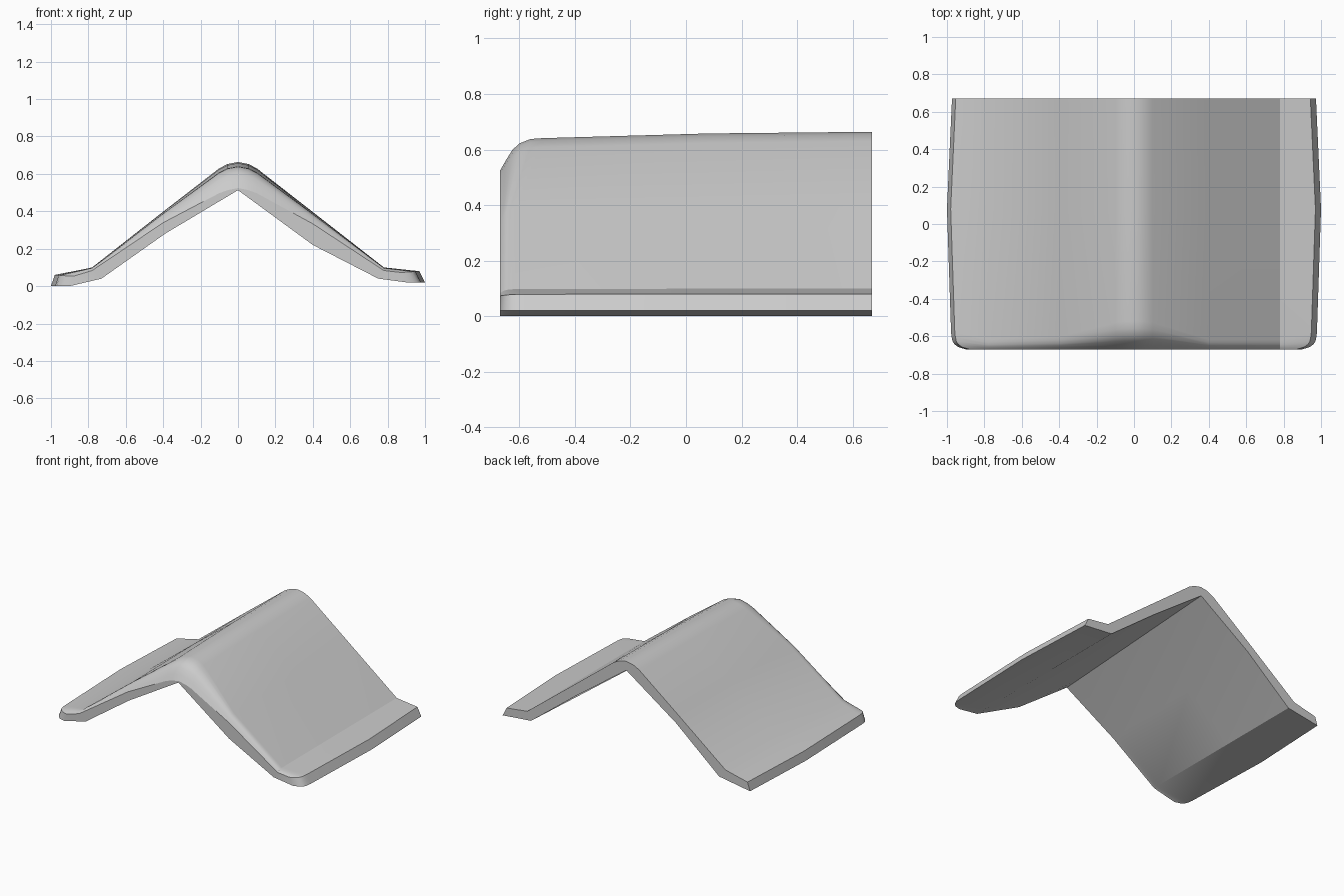
import bpy, bmesh, math

if "Cube" in bpy.data.objects:
    bpy.data.objects.remove(bpy.data.objects["Cube"])

# Outer skin: x, z, how far the nose drops here, how deep the nose rounding reaches in y
OUTER = [(-.98, .06, .05, .6), (-.78, .10, .12, .35), (-.40, .398, .42, .45),
         (-.10, .63, .95, .95), (-.055, .653, 1, 1), (0, .664, 1, 1), (.055, .653, 1, 1),
         (.10, .63, .95, .95), (.40, .396, .45, .35), (.78, .10, .12, .35), (.97, .08, .05, .6)]
# Underside: x, z at the back, z at the front, rounding depth
INNER = [(1.0, .02, .02, .6), (.75, .04, .04, .35), (.40, .31, .22, .35), (0, .60, .513, 1),
         (-.39, .33, .28, .45), (-.73, .04, .04, .35), (-1.0, 0, 0, .6)]
# Sections: y, ridge drop, flange edge inset
SECTIONS = [(.67, 0, .027), (.08, .006, 0), (-.52, .023, .022), (-.56, .026, .025),
            (-.60, .042, .03), (-.625, .065, .04), (-.65, .105, .06), (-.67, .14, .10)]


def section(y, drop, inset):
    t = (.67 - y) / 1.34
    def place(x, z, k):
        yy = -.67 + (y + .67) * k if y < -.5 else y
        if abs(x) > .9:
            x -= math.copysign(inset, x)
        return x, yy, z
    pts = [place(x, z - drop * w, k) for x, z, w, k in OUTER]
    return pts + [place(x, zb + (zf - zb) * t, k) for x, zb, zf, k in INNER]


# Loft the ridge tile from back to front
bm = bmesh.new()
rings = [[bm.verts.new(p) for p in section(*s)] for s in SECTIONS]
n = len(rings[0])
for a, b in zip(rings, rings[1:]):
    for i in range(n):
        j = (i + 1) % n
        bm.faces.new((a[i], a[j], b[j], b[i]))
caps = [bm.faces.new(rings[0]), bm.faces.new(rings[-1])]
bmesh.ops.triangulate(bm, faces=caps)
bmesh.ops.recalc_face_normals(bm, faces=bm.faces)
mesh = bpy.data.meshes.new("ridge_tile")
bm.to_mesh(mesh)
bm.free()
tile = bpy.data.objects.new("ridge_tile", mesh)
bpy.context.collection.objects.link(tile)
bpy.context.view_layer.objects.active = tile
tile.select_set(True)
bpy.ops.object.shade_smooth_by_angle(angle=math.radians(28))
